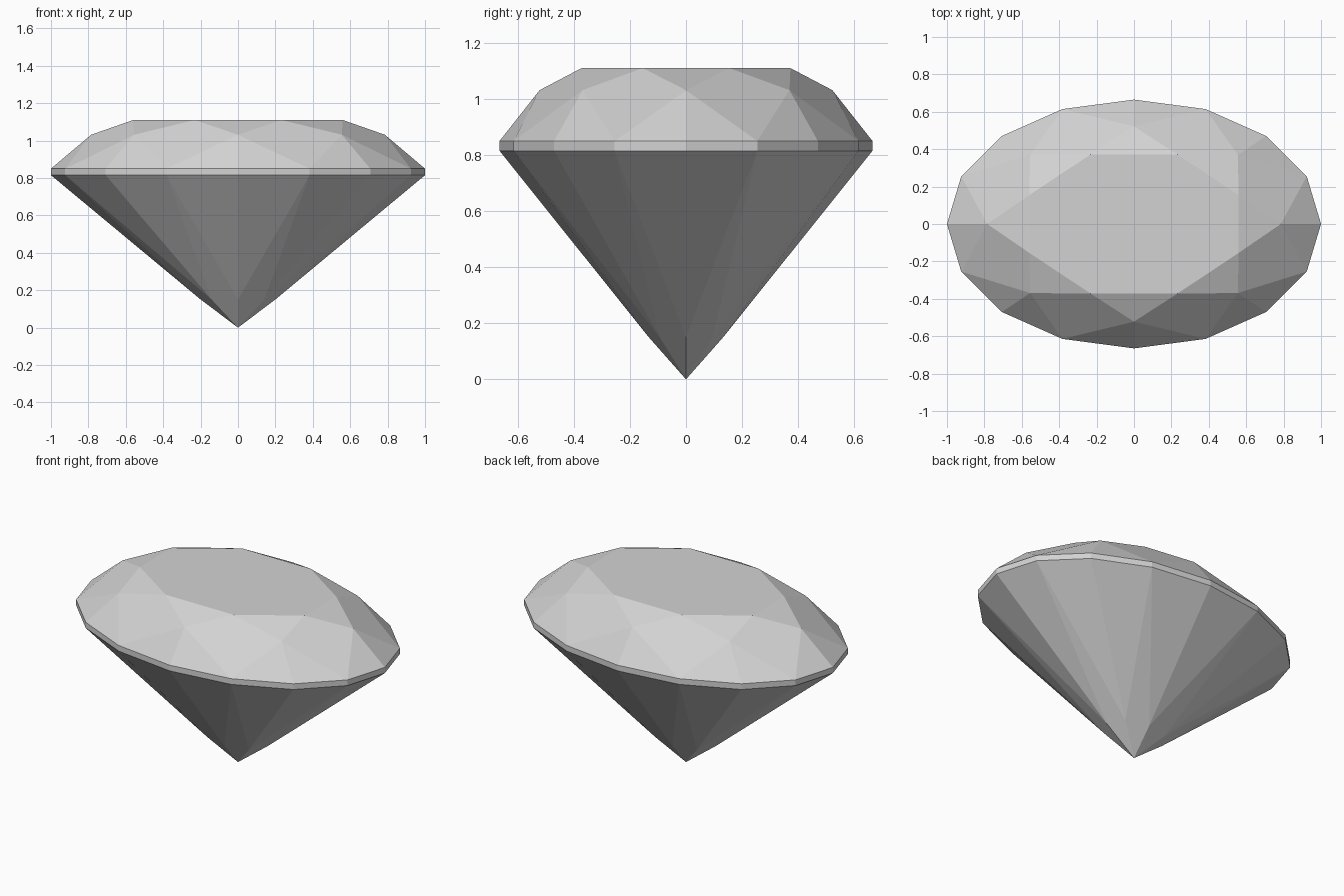
import bpy
import math

STEPS = 16               # girdle corners; even steps carry star points, odd steps the table corners
WIDTH, DEPTH = 1.0, 0.665
GIRDLE_LOW, GIRDLE_HIGH, TABLE_Z = 0.815, 0.85, 1.11
TABLE_R, STAR_R, CULET_R = 0.606, 0.785, 0.2

default = bpy.data.objects.get("Cube")
if default:
    bpy.data.objects.remove(default, do_unlink=True)

grey = bpy.data.materials.new("pale_grey")
grey.use_nodes = True
colour = (0.65, 0.65, 0.65, 1)
grey.diffuse_color = colour
grey.node_tree.nodes["Principled BSDF"].inputs["Base Color"].default_value = colour


def point(step, radius, z):
    """A point on an oval ring, counted in girdle steps."""
    a = math.tau * (step % STEPS) / STEPS
    return (round(WIDTH * radius * math.cos(a), 5),
            round(DEPTH * radius * math.sin(a), 5), round(z, 5))


def build(name, facets):
    """Make a flat-shaded object from facets, sharing equal corners."""
    corners = {}
    faces = [[corners.setdefault(p, len(corners)) for p in f] for f in facets]
    mesh = bpy.data.meshes.new(name)
    mesh.from_pydata(list(corners), [], faces)
    mesh.materials.append(grey)
    mesh.update()
    obj = bpy.data.objects.new(name, mesh)
    bpy.context.scene.collection.objects.link(obj)


# Heights that keep every kite facet flat
half = math.cos(math.tau / STEPS)
star_z = TABLE_Z - (TABLE_Z - GIRDLE_HIGH) * (STAR_R * half - TABLE_R) / (1 - TABLE_R)
culet_z = GIRDLE_LOW * CULET_R * half


def table(k): return point(k, TABLE_R, TABLE_Z)
def star(k): return point(k, STAR_R, star_z)
def top(k): return point(k, 1, GIRDLE_HIGH)
def low(k): return point(k, 1, GIRDLE_LOW)
def keel(k): return point(k, CULET_R, culet_z)


# Crown: table, star facets, kites and upper girdle facets
crown = [[table(k) for k in range(1, STEPS, 2)]]
for k in range(0, STEPS, 2):
    crown += [
        [table(k - 1), star(k), table(k + 1)],
        [table(k + 1), star(k), top(k + 1), star(k + 2)],
        [star(k), top(k - 1), top(k)],
        [star(k), top(k), top(k + 1)],
    ]
build("crown", crown)

# Girdle: thin upright band
build("girdle", [[low(k), low(k + 1), top(k + 1), top(k)] for k in range(STEPS)])

# Pavilion: long kites to the culet and lower girdle facets
culet = (0.0, 0.0, 0.0)
pavilion = []
for k in range(0, STEPS, 2):
    pavilion += [
        [culet, keel(k + 2), low(k + 1), keel(k)],
        [keel(k), low(k), low(k - 1)],
        [keel(k), low(k + 1), low(k)],
    ]
build("pavilion", pavilion)
